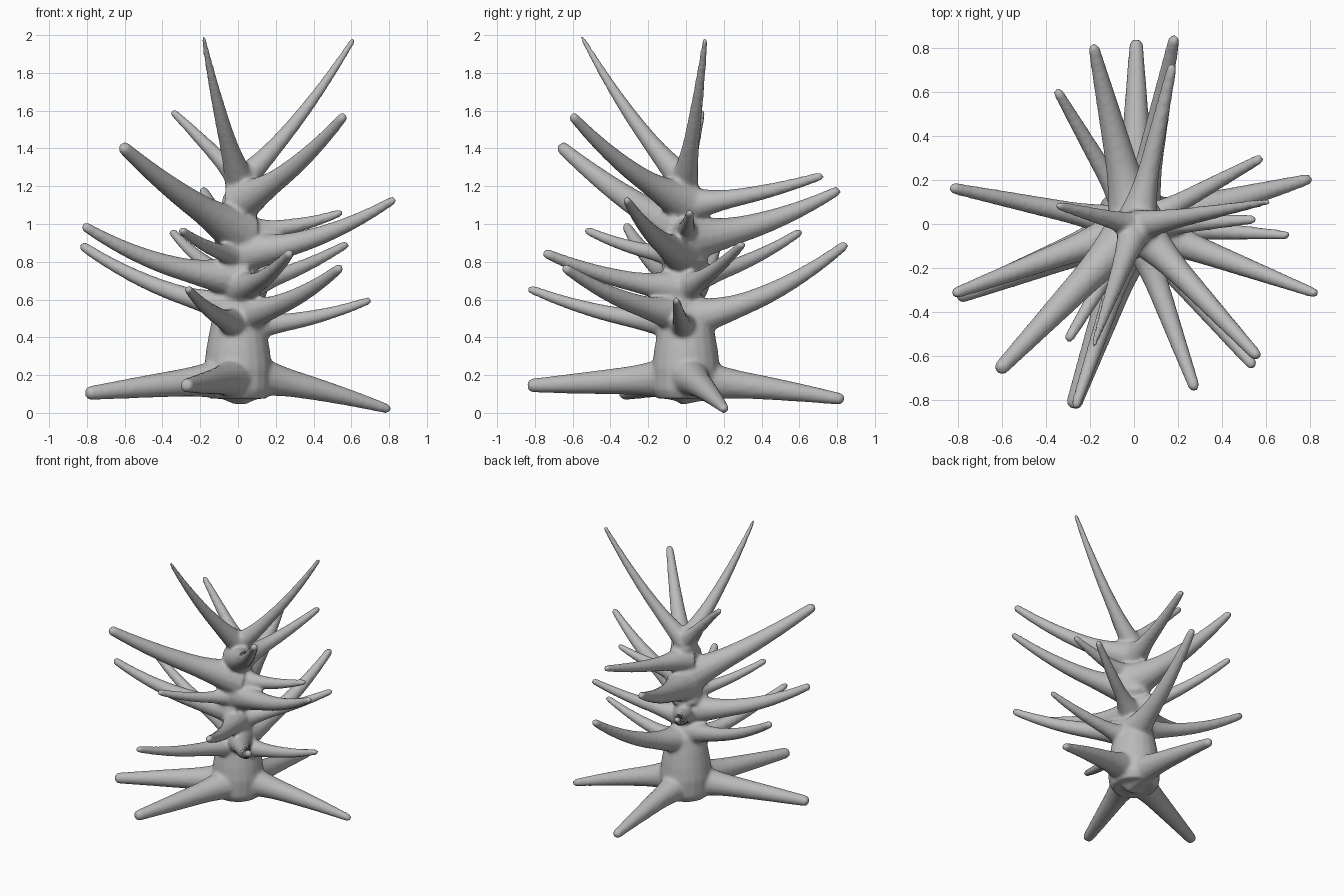
import bpy, bmesh, math
from mathutils import Vector

grey = bpy.data.materials.new("coral grey")
grey.diffuse_color = (0.5, 0.5, 0.5, 1)
bm = bmesh.new()


def tube(points, radii, sides=14):
    """Closed round tube through the given centres."""
    rings = []
    for i, p in enumerate(points):
        d = (points[min(i + 1, len(points) - 1)] - points[max(i - 1, 0)]).normalized()
        q = d.to_track_quat('Z', 'Y')
        rings.append([bm.verts.new(p + q @ Vector((math.cos(a), math.sin(a), 0)) * radii[i])
                      for a in (2 * math.pi * k / sides for k in range(sides))])
    for a, b in zip(rings, rings[1:]):
        for k in range(sides):
            n = (k + 1) % sides
            bm.faces.new((a[k], a[n], b[n], b[k]))
    bm.faces.new(rings[0][::-1])
    bm.faces.new(rings[-1])


def branch(tip, base_z, mid_z, r0, r1, flare=0.045):
    """Upward-curving tapered spike from the trunk axis to the tip."""
    tip, base = Vector(tip), Vector((0.01, -0.01, base_z))
    mid = (tip + base) / 2
    mid.z = mid_z
    ctrl = 2 * mid - (tip + base) / 2
    r0, r1 = r0 * 1.14, r1 * 1.08
    n = 16
    pts, rad = [], []
    for i in range(n + 1):
        t = i / n
        pts.append(base * (1 - t) ** 2 + ctrl * 2 * t * (1 - t) + tip * t * t)
        rad.append(r0 + (r1 - r0) * t + flare * max(0, 1 - t / 0.4) ** 2)
    # rounded end, a little past the tip
    d = (pts[-1] - pts[-2]).normalized()
    pts += [pts[-1] + d * 0.015, pts[-1] + d * 0.028]
    rad += [r1 * 0.9, r1 * 0.5]
    tube(pts, rad)


# trunk with swollen, flat-bottomed foot
trunk = [(0, 0, 0.075, 0.15), (0, 0, 0.12, 0.175), (0, 0, 0.24, 0.18), (0, 0, 0.34, 0.168),
         (0, 0, 0.44, 0.15), (0, 0, 0.55, 0.125), (0, 0, 0.8, 0.12), (0, -0.01, 1.0, 0.1),
         (0.01, -0.01, 1.2, 0.08), (0.01, 0, 1.3, 0.05)]
tube([Vector(p[:3]) for p in trunk], [p[3] for p in trunk], 20)

# four spreading feet
branch((-0.78, -0.32, 0.105), 0.19, 0.15, 0.085, 0.035)
branch((0.78, 0.20, 0.025), 0.21, 0.13, 0.085, 0.025)
branch((-0.27, -0.81, 0.145), 0.19, 0.165, 0.085, 0.035)
branch((0.01, 0.81, 0.075), 0.18, 0.135, 0.085, 0.03)

# crown spikes
branch((-0.18, -0.54, 1.97), 1.23, 1.55, 0.055, 0.013, 0.02)
branch((0.60, 0.10, 1.96), 1.22, 1.54, 0.05, 0.015, 0.02)
branch((-0.33, 0.08, 1.58), 1.23, 1.41, 0.045, 0.02, 0.02)

# upper branches
branch((0.55, -0.59, 1.56), 1.12, 1.29, 0.065, 0.025)
branch((-0.60, -0.65, 1.40), 0.96, 1.15, 0.08, 0.032)
branch((-0.18, 0.79, 1.17), 0.92, 1.00, 0.085, 0.025)
branch((0.17, 0.70, 1.25), 1.10, 1.155, 0.055, 0.022)
branch((0.81, -0.31, 1.12), 0.85, 0.93, 0.07, 0.022)
branch((0.53, 0.02, 1.055), 0.96, 0.985, 0.055, 0.02)

# middle branches
branch((-0.80, -0.31, 0.98), 0.72, 0.79, 0.07, 0.025)
branch((-0.81, 0.16, 0.875), 0.56, 0.66, 0.055, 0.025)
branch((-0.34, 0.59, 0.95), 0.70, 0.79, 0.05, 0.022)
branch((-0.29, -0.51, 0.96), 0.83, 0.87, 0.045, 0.022)
branch((0.27, -0.73, 0.84), 0.66, 0.715, 0.06, 0.025)
branch((0.56, 0.29, 0.885), 0.66, 0.75, 0.05, 0.022)

# lower branches
branch((0.53, -0.63, 0.76), 0.52, 0.595, 0.065, 0.025)
branch((0.68, -0.05, 0.59), 0.46, 0.495, 0.055, 0.02)
branch((-0.26, -0.81, 0.65), 0.47, 0.525, 0.055, 0.022)
branch((0.18, 0.83, 0.88), 0.50, 0.62, 0.07, 0.025)

bmesh.ops.recalc_face_normals(bm, faces=bm.faces)
mesh = bpy.data.meshes.new("branching_coral")
bm.to_mesh(mesh)
bm.free()
mesh.materials.append(grey)
coral = bpy.data.objects.new("branching_coral", mesh)
bpy.context.collection.objects.link(coral)

# fuse trunk and branches into one soft skin
fuse = coral.modifiers.new("fuse", 'REMESH')
fuse.mode = 'VOXEL'
fuse.voxel_size = 0.013
fuse.use_smooth_shade = True
soft = coral.modifiers.new("soften", 'SMOOTH')
soft.factor = 0.5
soft.iterations = 4
